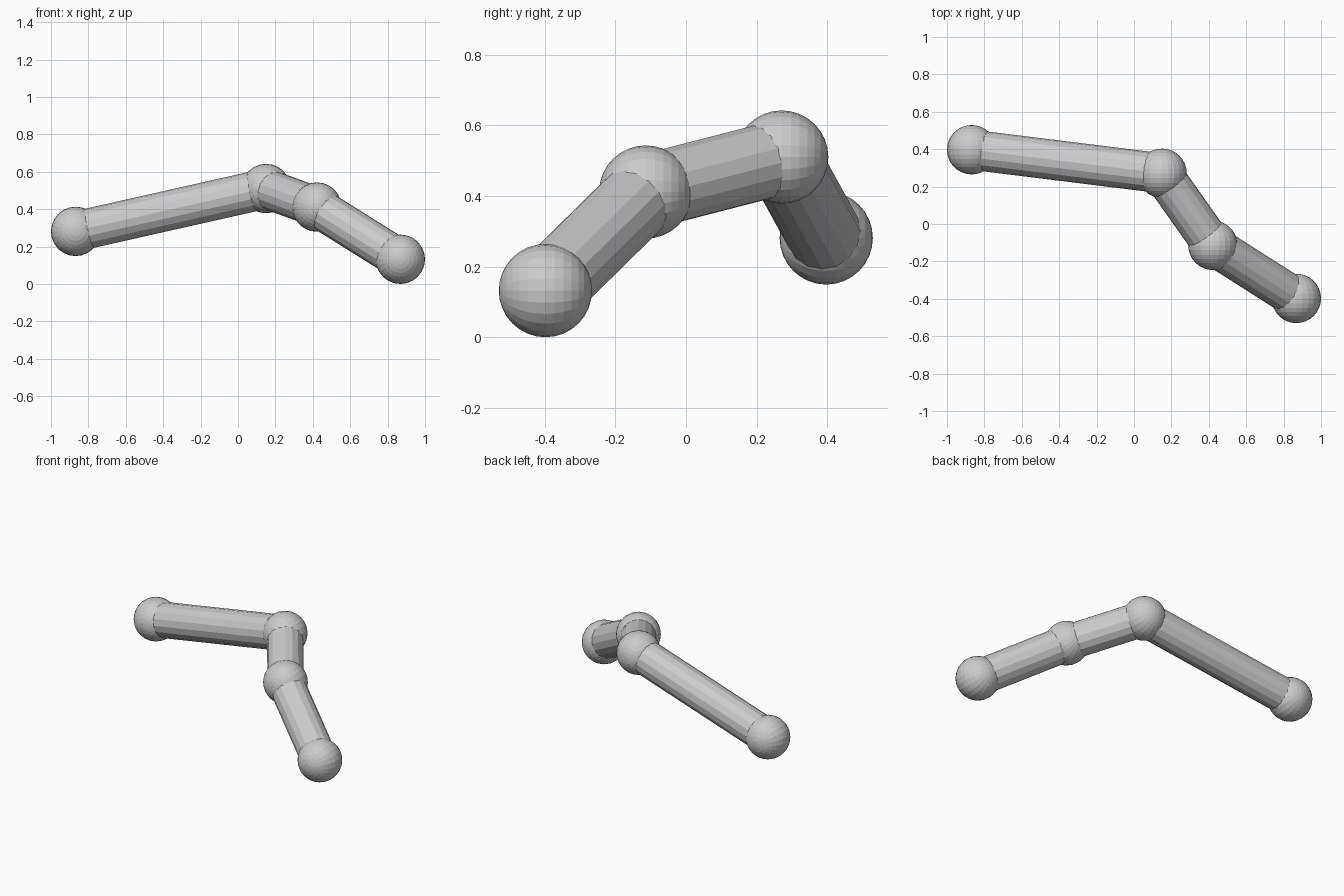
import bpy
from mathutils import Vector
from math import pi

if "Cube" in bpy.data.objects:
    bpy.data.objects.remove(bpy.data.objects["Cube"])

JOINT_R = 0.132
TUBE_R = 0.107

# Joint centres along the bent chain
joints = [Vector(p) for p in (
    (-0.868, 0.397, 0.281),
    (0.150, 0.271, 0.510),
    (0.422, -0.114, 0.411),
    (0.868, -0.398, 0.132),
)]


def ball(name, centre):
    # Poles lie along the y axis
    bpy.ops.mesh.primitive_uv_sphere_add(
        segments=24, ring_count=16, radius=JOINT_R,
        location=centre, rotation=(pi / 2, 0, 0))
    bpy.context.object.name = name


def tube(name, a, b):
    d = b - a
    bpy.ops.mesh.primitive_cylinder_add(
        vertices=16, radius=TUBE_R, depth=d.length, location=(a + b) / 2)
    ob = bpy.context.object
    ob.name = name
    ob.rotation_euler = d.to_track_quat('Z', 'Y').to_euler()


# Ball joints
for i, p in enumerate(joints):
    ball(f"ball_joint_{i + 1}", p)

# Tube segments between neighbouring joints
for i, (a, b) in enumerate(zip(joints, joints[1:])):
    tube(f"tube_segment_{i + 1}", a, b)
